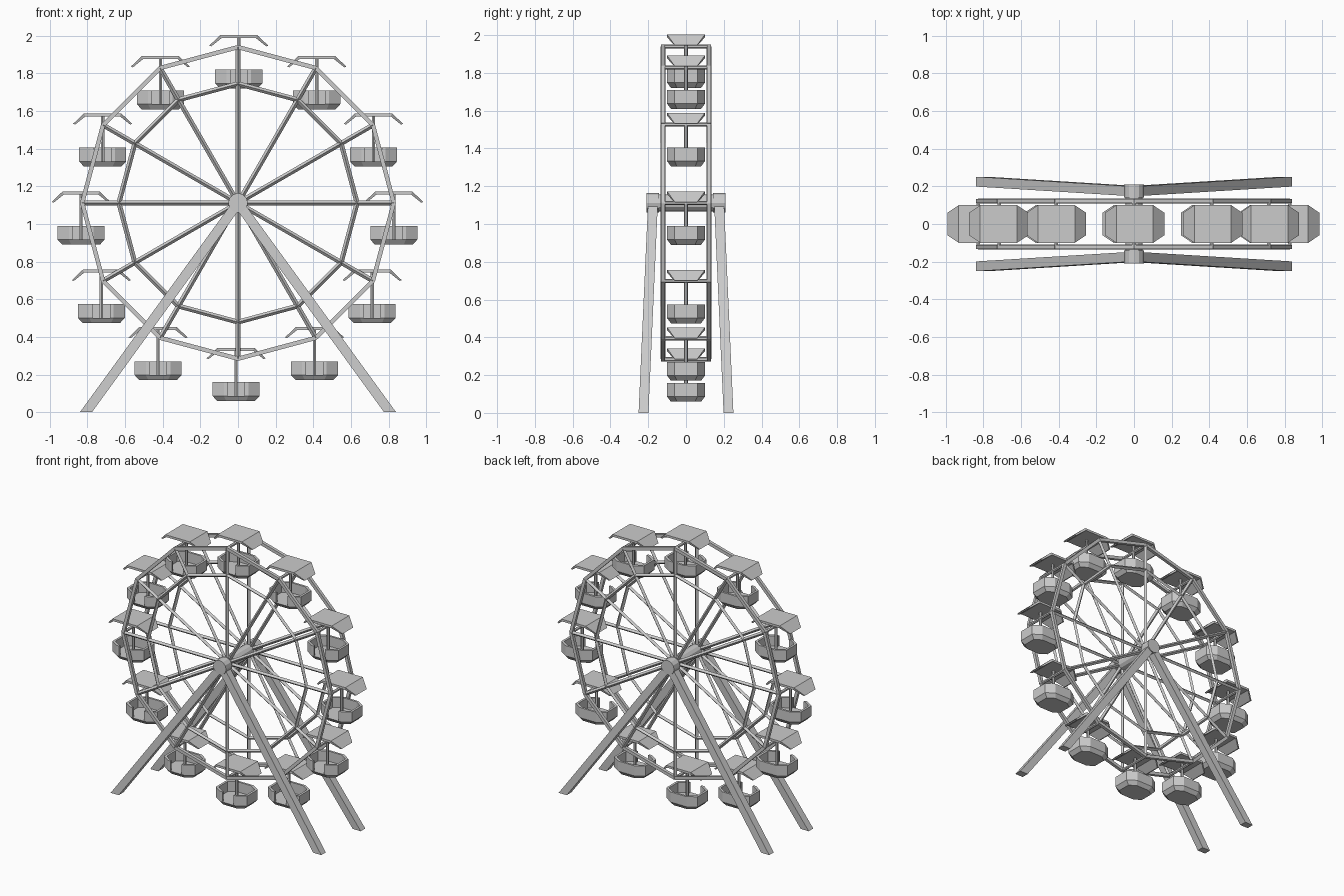
import bpy, bmesh, math
from mathutils import Vector

if "Cube" in bpy.data.objects:
    bpy.data.objects.remove(bpy.data.objects["Cube"])

CZ, R_OUT, R_IN, RIM_Y, N = 1.112, 0.828, 0.633, 0.122, 12


def make(name, bm):
    bmesh.ops.recalc_face_normals(bm, faces=bm.faces)
    me = bpy.data.meshes.new(name)
    bm.to_mesh(me)
    bm.free()
    ob = bpy.data.objects.new(name, me)
    bpy.context.collection.objects.link(ob)
    return ob


def loft(bm, rings, closed=True):
    # joins rings of points with quads; closed=True caps first and last ring
    vs = [[bm.verts.new(p) for p in r] for r in rings]
    n = len(vs[0])
    for a, b in zip(vs, vs[1:]):
        for i in range(n):
            j = (i + 1) % n
            bm.faces.new((a[i], a[j], b[j], b[i]))
    if closed:
        bm.faces.new(vs[0])
        bm.faces.new(vs[-1])


def bar(bm, p, q, r, sides=4, turn=0.0):
    # straight prism between two points
    p, q = Vector(p), Vector(q)
    d = (q - p).normalized()
    u = Vector((0, 1, 0)) if abs(d.y) < 0.9 else Vector((0, 0, 1))
    v = d.cross(u)
    ang = [turn + math.tau * i / sides for i in range(sides)]
    off = [u * math.cos(a) * r + v * math.sin(a) * r for a in ang]
    loft(bm, [[p + o for o in off], [q + o for o in off]])


def rim_pt(i, r, y):
    a = math.tau * i / N
    return Vector((r * math.sin(a), y, CZ + r * math.cos(a)))


# wheel: flat outer rim, diamond section inner rim and spokes, both sides
for side, y in (("front", -RIM_Y), ("back", RIM_Y)):
    outer, inner, spokes = bmesh.new(), bmesh.new(), bmesh.new()
    for i in range(N):
        bar(outer, rim_pt(i, R_OUT, y), rim_pt(i + 1, R_OUT, y), 0.016, 4, math.pi / 4)
        bar(inner, rim_pt(i, R_IN, y), rim_pt(i + 1, R_IN, y), 0.013)
        bar(spokes, (0, y, CZ), rim_pt(i, R_OUT, y), 0.013)
    make(side + "_outer_rim", outer)
    make(side + "_inner_rim", inner)
    make(side + "_spokes", spokes)

# cross bars the cabins hang from
bm = bmesh.new()
for i in range(N):
    bar(bm, rim_pt(i, R_OUT, -0.132), rim_pt(i, R_OUT, 0.132), 0.011, 6)
make("cross_bars", bm)

# axle and hubs
bm = bmesh.new()
bar(bm, (0, -0.15, CZ), (0, 0.15, CZ), 0.045, 12)
make("axle", bm)
for side, s in (("front", -1), ("back", 1)):
    bm = bmesh.new()
    bar(bm, (0, s * 0.142, CZ), (0, s * 0.21, CZ), 0.052, 12)
    make(side + "_hub", bm)

# four slanted legs, cut level at the ground
for side, sy in (("front", -1), ("back", 1)):
    for hand, sx in (("left", -1), ("right", 1)):
        bm = bmesh.new()
        rings = []
        for x, y, z in ((0.808, 0.225, 0), (0, 0.175, CZ)):
            rings.append([(sx * x + a * 0.032, sy * y + b * 0.026, z)
                          for a, b in ((-1, -1), (1, -1), (1, 1), (-1, 1))])
        loft(bm, rings)
        make(f"{side}_{hand}_leg", bm)

# octagonal tub outline, starting and ending at the front doorway
OCT = [(0.065, -0.1), (0.125, -0.06), (0.125, 0.06), (0.065, 0.1),
       (-0.065, 0.1), (-0.125, 0.06), (-0.125, -0.06), (-0.065, -0.1)]
DOOR = 0.045


def tub(bm):
    # chamfered base
    loft(bm, [[(x * k, y * k, z) for x, y in OCT] for k, z in ((0.8, -0.222), (1, -0.195))])
    # wall with doorway: one section ring at each outline point
    path = [(DOOR, -0.1)] + OCT + [(-DOOR, -0.1)]
    rings = []
    for x, y in path:
        ix = x if abs(x) == DOOR else x * 0.87
        iy = y * 0.85
        rings.append([(x, y, -0.195), (x, y, -0.122), (ix, iy, -0.122), (ix, iy, -0.195)])
    loft(bm, rings)


def roof(bm):
    # thin bent canopy with narrowed end flaps
    prof = [(-0.157, 0.06, 0.005), (-0.098, 0.1, 0.061), (0.098, 0.1, 0.061), (0.157, 0.06, 0.005)]
    rings = []
    for x, y, z in prof:
        ix = x * 0.93
        t = 0.016 if y > 0.09 else 0.004
        rings.append([(x, -y, z), (x, y, z), (ix, y, z - t), (ix, -y, z - t)])
    loft(bm, rings)


def pole(bm):
    bar(bm, (0, 0, -0.2), (0, 0, 0.05), 0.01, 6)


# hanging cabins share their meshes
parts = {}
for name, build in (("tub", tub), ("roof", roof), ("pole", pole)):
    bm = bmesh.new()
    build(bm)
    ob = make("cabin_" + name, bm)
    parts[name] = ob
for i in range(N):
    a = math.tau * i / N
    pos = rim_pt(i, R_OUT + 0.003, 0) + Vector((0.007 * math.cos(a) - 0.003, 0, 0))
    for name, ob in parts.items():
        c = ob if i == 0 else ob.copy()
        if i:
            c.name = f"cabin_{name}_{i}"
            bpy.context.collection.objects.link(c)
        c.location = pos
